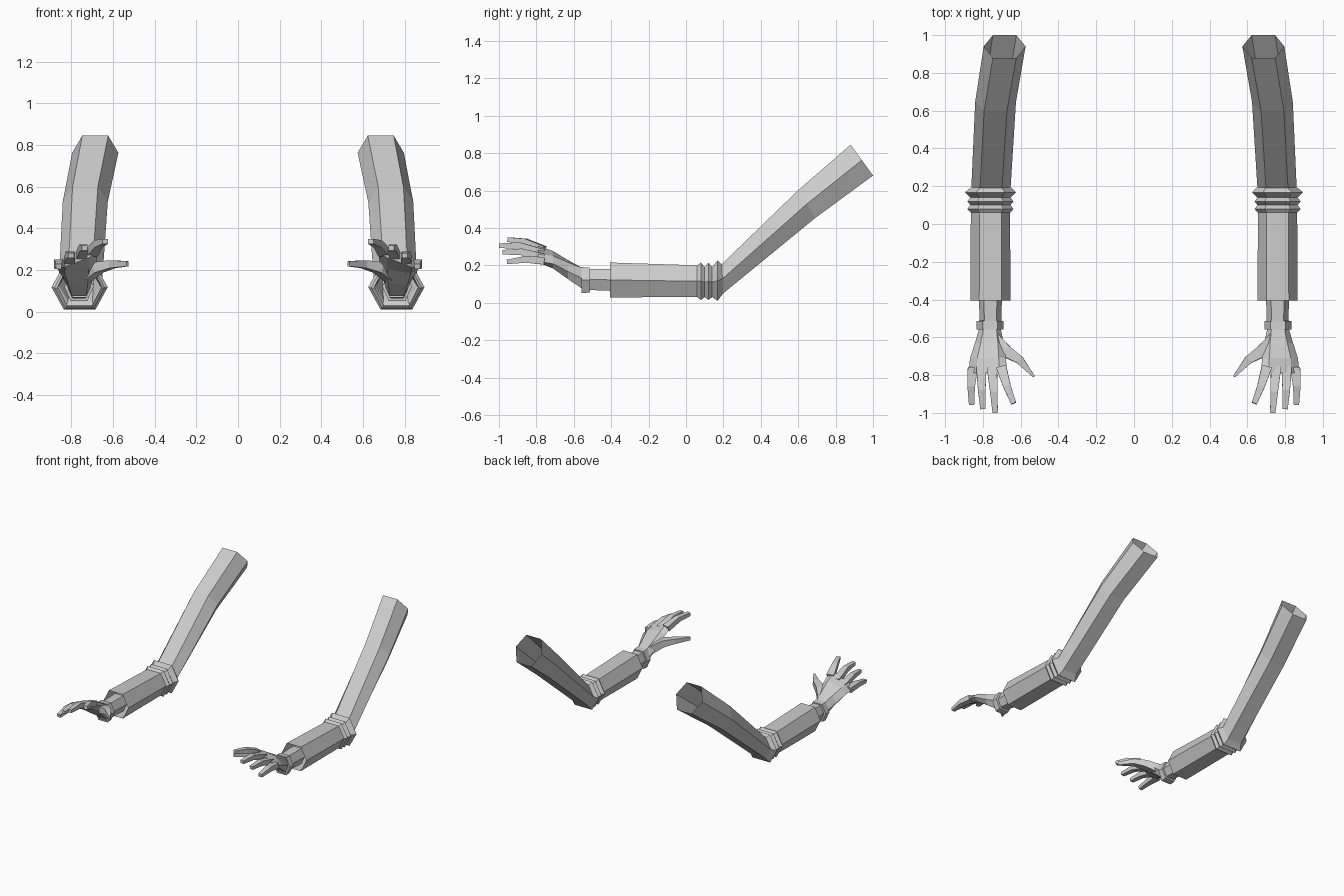
import bpy, bmesh
from mathutils import Vector

cube = bpy.data.objects.get("Cube")
if cube:
    bpy.data.objects.remove(cube, do_unlink=True)

grey = bpy.data.materials.new("plain_grey")
grey.use_nodes = True
colour = (0.6, 0.6, 0.6, 1)
grey.diffuse_color = colour
grey.node_tree.nodes["Principled BSDF"].inputs["Base Color"].default_value = colour


def hexagon(x, y, z, w, h, up=(0, 0, 1), flat=0.56):
    """Six-sided ring with points at the sides and a flat top and bottom."""
    c, u, r = Vector((x, y, z)), Vector(up).normalized(), Vector((1, 0, 0))
    spots = [(1, 0), (flat, 1), (-flat, 1), (-1, 0), (-flat, -1), (flat, -1)]
    return [c + r * a * w + u * b * h for a, b in spots]


def slab(y, x_in, x_out, z_in, z_out, thick):
    """Tilted six-sided hand section running from thumb side to outer side."""
    a, b, t = Vector((x_in, y, z_in)), Vector((x_out, y, z_out)), Vector((0, 0, thick / 2))
    p, q = a.lerp(b, 0.2), a.lerp(b, 0.8)
    return [b, q + t, p + t, a, p - t, q - t]


def box_rings(path, sizes):
    """Four-sided rings set across a path."""
    pts = [Vector(p) for p in path]
    rings = []
    for i, p in enumerate(pts):
        along = pts[min(i + 1, len(pts) - 1)] - pts[max(i - 1, 0)]
        side = Vector((-along.y, along.x, 0)).normalized()
        up = along.cross(side).normalized()
        w, h = sizes[i]
        rings.append([p + side * w * a + up * h * b
                      for a, b in ((1, 1), (-1, 1), (-1, -1), (1, -1))])
    return rings


def loft(name, rings, sign, start=False, end=False):
    """Skin the rings, optionally closing either end."""
    bm = bmesh.new()
    loops = [[bm.verts.new((v.x * sign, v.y, v.z)) for v in ring] for ring in rings]
    n = len(rings[0])
    for a, b in zip(loops, loops[1:]):
        for i in range(n):
            j = (i + 1) % n
            bm.faces.new((a[i], a[j], b[j], b[i]))
    if start:
        bm.faces.new(loops[0])
    if end:
        bm.faces.new(loops[-1])
    bmesh.ops.recalc_face_normals(bm, faces=bm.faces)
    mesh = bpy.data.meshes.new(name)
    bm.to_mesh(mesh)
    bm.free()
    mesh.materials.append(grey)
    obj = bpy.data.objects.new(name, mesh)
    bpy.context.collection.objects.link(obj)


# Sleeve: forearm, elbow ribs (y, z, half width, half height), upper arm
cx = 0.76
sleeve = [hexagon(cx, -0.405, 0.122, 0.106, 0.093), hexagon(cx, 0.06, 0.115, 0.104, 0.085)]
ribs = [(0.08, 0.115, 0.122, 0.1), (0.1, 0.11, 0.106, 0.08), (0.12, 0.115, 0.122, 0.1),
        (0.14, 0.11, 0.106, 0.08), (0.168, 0.118, 0.135, 0.108)]
sleeve += [hexagon(cx, y, z, w, h) for y, z, w, h in ribs]
sleeve += [hexagon(0.757, 0.195, 0.128, 0.104, 0.078, (0, -0.05, 1)),
           hexagon(0.733, 0.645, 0.527, 0.108, 0.087, (0, -0.53, 0.85)),
           hexagon(0.685, 0.94, 0.7625, 0.111, 0.102, (0, -0.588, 0.809))]

# Wrist and bracelet
wrist = [hexagon(cx, -0.36, 0.122, 0.062, 0.06), hexagon(cx, -0.56, 0.125, 0.056, 0.055)]
band = [hexagon(0.763, y, 0.121, w, h) for y, w, h in
        ((-0.512, 0.056, 0.055), (-0.514, 0.071, 0.066),
         (-0.558, 0.071, 0.07), (-0.56, 0.056, 0.055))]

# Palm sections from the wrist to the knuckles
palm = [slab(-0.555, 0.705, 0.82, 0.13, 0.13, 0.11),
        slab(-0.63, 0.69, 0.842, 0.187, 0.167, 0.09),
        slab(-0.71, 0.678, 0.868, 0.25, 0.208, 0.068),
        slab(-0.79, 0.672, 0.876, 0.298, 0.222, 0.045)]

# Finger centre lines
fingers = {
    "little_finger": [(0.853, -0.76, 0.224), (0.862, -0.86, 0.232), (0.86, -0.957, 0.218)],
    "ring_finger": [(0.808, -0.76, 0.242), (0.806, -0.88, 0.272), (0.8, -0.98, 0.27)],
    "middle_finger": [(0.752, -0.76, 0.265), (0.742, -0.89, 0.305), (0.735, -1.0, 0.305)],
    "index_finger": [(0.702, -0.76, 0.283), (0.672, -0.86, 0.325), (0.637, -0.95, 0.338)],
}
thumb = [(0.735, -0.61, 0.17), (0.675, -0.675, 0.212), (0.605, -0.72, 0.228), (0.53, -0.808, 0.23)]

for side, sign in (("left", 1), ("right", -1)):
    loft(side + "_sleeve", sleeve, sign)
    loft(side + "_wrist", wrist, sign)
    loft(side + "_bracelet", band, sign)
    loft(side + "_palm", palm, sign, True, True)
    for name, path in fingers.items():
        loft(f"{side}_{name}", box_rings(path, [(0.027, 0.02), (0.02, 0.018), (0.014, 0.012)]),
             sign, True, True)
    loft(side + "_thumb",
         box_rings(thumb, [(0.03, 0.03), (0.032, 0.026), (0.022, 0.019), (0.006, 0.012)]),
         sign, True, True)
